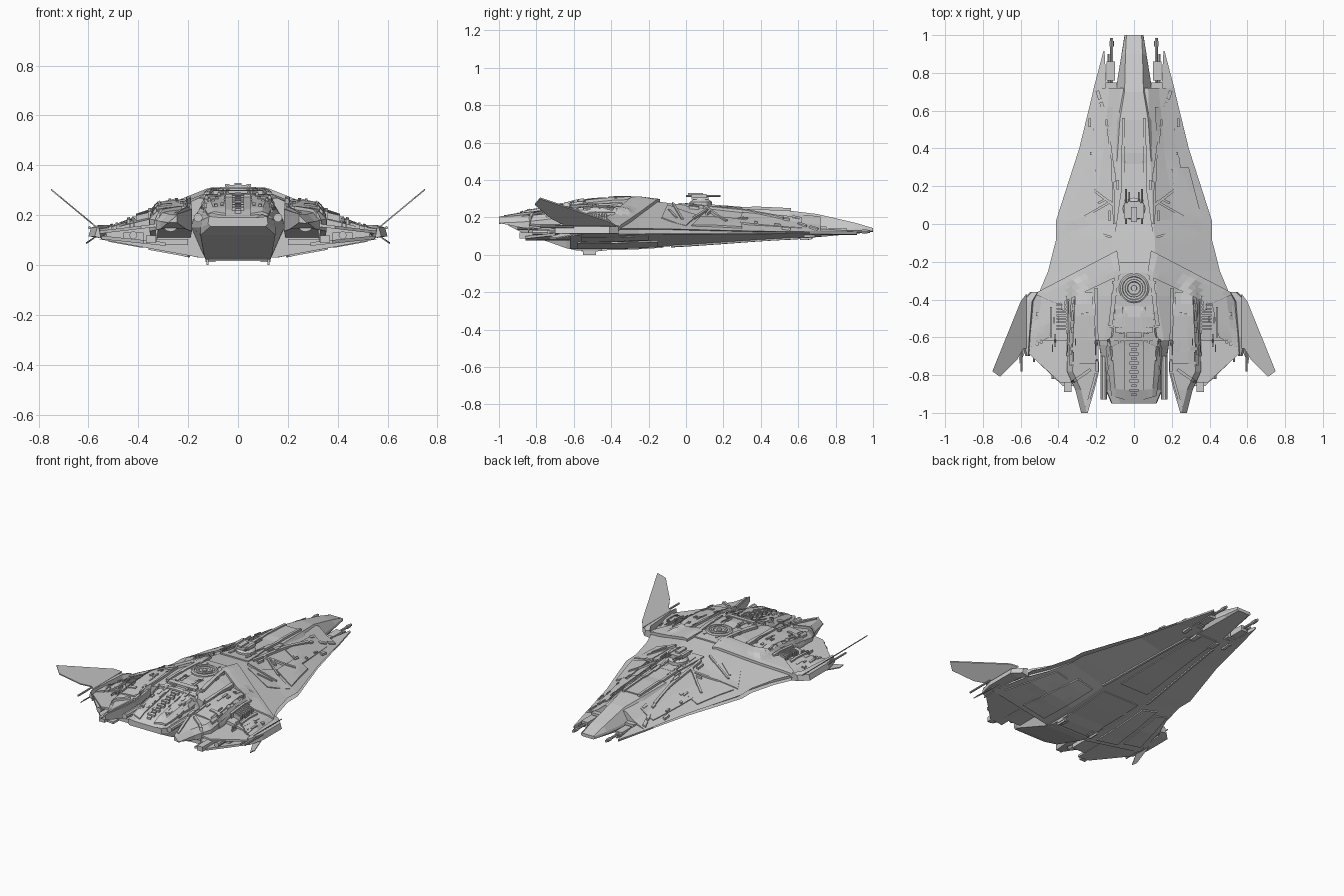
import bpy, bmesh, math, random
from mathutils import Vector
from mathutils.bvhtree import BVHTree

random.seed(4)
surf_v, surf_f = [], []          # collected main surfaces that details are laid on


def make(name, geos, mirror=False, surface=False):
    verts, faces = [], []
    for v, f in geos:
        o = len(verts)
        verts += [tuple(p) for p in v]
        faces += [[i + o for i in q] for q in f]
    bm = bmesh.new()
    bv = [bm.verts.new(p) for p in verts]
    for q in faces:
        bm.faces.new([bv[i] for i in q])
    bmesh.ops.recalc_face_normals(bm, faces=bm.faces)
    me = bpy.data.meshes.new(name)
    bm.to_mesh(me)
    bm.free()
    ob = bpy.data.objects.new(name, me)
    bpy.context.collection.objects.link(ob)
    if mirror:
        ob.modifiers.new("Mirror", "MIRROR").use_mirror_merge = False
    if surface:
        o = len(surf_v)
        surf_v.extend(verts)
        surf_f.extend([[i + o for i in q] for q in faces])
    return ob


def loft(secs):
    n = len(secs[0])
    v = [p for s in secs for p in s]
    f = [[a * n + i, a * n + (i + 1) % n, (a + 1) * n + (i + 1) % n, (a + 1) * n + i]
         for a in range(len(secs) - 1) for i in range(n)]
    return v, f + [list(range(n)), list(range(len(v) - n, len(v)))]


def sym(y, half):
    return [(x, y, z) for x, z in half] + [(-x, y, z) for x, z in reversed(half)]


def box(x0, x1, y0, y1, z0, z1):
    return loft([[(x0, y, z0), (x1, y, z0), (x1, y, z1), (x0, y, z1)] for y in (y0, y1)])


def slab(pts, t):
    return loft([pts, [(x, y, z + t) for x, y, z in pts]])


def tube(c, r, prof, n=24):
    """Vertical turned ring: prof is (radius factor, z) from bottom to top."""
    return loft([[(c[0] + r * k * math.cos(2 * math.pi * i / n), c[1] + r * k * math.sin(2 * math.pi * i / n), z)
                  for i in range(n)] for k, z in prof])


def rod(x, z, r, y0, y1, n=8):
    return loft([[(x + r * math.cos(2 * math.pi * i / n), y, z + r * math.sin(2 * math.pi * i / n))
                  for i in range(n)] for y in (y0, y1)])


def plate(a, b, c, d, h, n=6, m=3, under=False):
    """Panel a-b-c-d (xy corners) draped over the main surfaces, h thick."""
    a, b, c, d = map(Vector, (a, b, c, d))
    s = -1 if under else 1
    secs = []
    for i in range(n + 1):
        row = []
        for j in range(m + 1):
            p = a.lerp(d, i / n).lerp(b.lerp(c, i / n), j / m)
            hit = tree.ray_cast(Vector((p.x, p.y, s)), Vector((0, 0, -s)))[0]
            row.append(Vector((p.x, p.y, hit.z if hit else 0.12)))
        secs.append([p + Vector((0, 0, s * h)) for p in row] +
                    [p - Vector((0, 0, s * .004)) for p in reversed(row)])
    return loft(secs)


def strip(p, q, w, h, under=False):
    p, q = Vector(p), Vector(q)
    k = (q - p).normalized().orthogonal() * w / 2
    return plate(p - k, p + k, q + k, q - k, h, 8, 1, under)


def rect(x, y, w, l, h, under=False):
    return plate((x - w/2, y - l/2), (x + w/2, y - l/2), (x + w/2, y + l/2), (x - w/2, y + l/2), h, 3, 2, under)


# Main hull: y, belly (x, z), edge (x, z low, z high), shoulder (x, z), spine (x, z)
hull = []
for y, xb, zb, xe, e0, e1, xs, zs, xt, zt in [
        (.72, .08, .098, .212, .114, .122, .13, .16, .075, .205),
        (.4, .12, .08, .29, .112, .126, .16, .195, .085, .235),
        (.02, .15, .052, .412, .11, .135, .21, .213, .10, .262),
        (-.08, .16, .046, .412, .11, .138, .23, .22, .11, .275),
        (-.25, .16, .034, .455, .108, .14, .26, .228, .11, .296),
        (-.38, .16, .03, .51, .106, .14, .3, .22, .12, .293),
        (-.62, .155, .03, .56, .104, .135, .33, .19, .16, .268)]:
    g = min(.03, xe * .08)
    hull.append(sym(y, [(xb, zb), (xe, e0), (xe - g, e0 + .004), (xe - g, e1 - .004), (xe, e1), (xs, zs), (xt, zt)]))
make("main_hull", [loft(hull)], surface=True)

# Nose block and the split forward prongs
make("nose", [loft([sym(y, [(w * .8, b), (w, m), (w * .95, m + .015), (k, t)]) for y, w, b, m, k, t in [
    (1, .05, .122, .128, .04, .142), (.9, .066, .112, .125, .045, .172), (.7, .098, .094, .13, .05, .218),
    (.55, .13, .088, .15, .075, .236), (.33, .125, .08, .19, .09, .246)]])], surface=True)
make("forward_prong", [loft([[(a, y, .106), (b, y, .112), (b, y, .122), (a, y, t)] for y, a, b, t in
                             [(.915, .156, .162, .124), (.72, .145, .213, .14), (.66, .13, .226, .15)]])], True)

# Central engine block with raked underside
make("engine_block", [loft([sym(y, [(b, zb), (w, zm), (w * .97, zm + .03), (k, zt)]) for y, b, zb, w, zm, k, zt in [
    (-.45, .13, .022, .19, .15, .1, .296), (-.58, .13, .022, .19, .15, .11, .284), (-.64, .135, .035, .185, .15, .13, .268),
    (-.88, .15, .12, .15, .15, .1, .222), (-.95, .11, .155, .12, .165, .07, .19)]])], surface=True)

# Side nacelles ending in pointed tails
make("engine_nacelle", [loft([[(a, y, zb), (b, y, zb), (b, y, zt - .03), (b - .03, y, zt), (a, y, zt + .01)]
     for y, a, b, zb, zt in [(-.29, .22, .335, .12, .228), (-.45, .2, .345, .11, .25), (-.62, .19, .35, .11, .235),
                             (-.78, .185, .355, .135, .215), (-.88, .21, .31, .145, .205), (-1, .245, .28, .17, .195)]])],
     True, True)

# Trailing wing panels (upper and lower shells)
wing = [(.3, -.55), (.565, -.55), (.565, -.68), (.39, -.84), (.3, -.84)]
make("wing_panel", [slab([(x, y, .125 + (.56 - x) * .12) for x, y in wing], .012),
                    slab([(x * .97, y * 1.02, .103 - (.56 - x) * .1) for x, y in wing], .014),
                    box(.33, .37, -.89, -.6, .088, .118), box(.2, .33, -.8, -.6, .08, .105)], True, True)

# Wingtip pod, canted winglet, lower fin, tip gun
make("wingtip_pod", [loft([[(a, y, .107), (b, y, .115), (b - .01, y, .15), (a + .01, y, .16)] for y, a, b in
     [(-.36, .5, .55), (-.41, .53, .6), (-.6, .545, .6), (-.7, .55, .575)]])], True)
make("winglet", [slab([(x, y, .15 + (x - .57) * .83) for x, y in
     [(.57, -.37), (.6, -.41), (.75, -.78), (.71, -.808), (.62, -.72), (.585, -.66), (.57, -.66)]], .007)], True)
make("lower_fin", [slab([(.56, -.5, .118), (.61, -.7, .085), (.605, -.74, .086), (.56, -.64, .118)], .006)], True)
make("wingtip_gun", [rod(.596, .15, .006, -.78, -.6), rod(.53, .12, .005, -.73, -.6)], True)

tree = BVHTree.FromPolygons(surf_v, surf_f)

# Swept raised arms and dorsal armour
make("swept_arm", [plate((.07, -.27), (.09, -.14), (.53, -.37), (.4, -.425), .016, 12, 4),
                   plate((.4, -.36), (.53, -.37), (.555, -.66), (.45, -.6), .008)], True)
make("dorsal_deck", [plate((-.13, -.55), (.13, -.55), (.075, -.2), (-.075, -.2), .008),
                     plate((-.1, -.04), (.1, -.04), (.065, .2), (-.065, .2), .008),
                     plate((-.05, .2), (.05, .2), (.045, .55), (-.045, .55), .007)])
make("dorsal_rail", [strip((.06, .18), (.055, .56), .016, .014), strip((.115, .33), (.14, .52), .012, .012),
                     strip((.115, .33), (.105, .0), .012, .012), strip((.085, -.22), (.125, -.54), .022, .016),
                     strip((.11, .1), (.26, .215), .014, .012), strip((.15, .13), (.19, .11), .012, .012),
                     strip((.12, .12), (.26, .04), .012, .01), strip((.12, -.07), (.29, -.02), .012, .012),
                     strip((.2, -.09), (.28, -.05), .012, .01)], True)
make("hull_armour", [plate((.14, -.1), (.3, -.13), (.37, .0), (.21, .06), .005),
                     plate((.13, .3), (.25, .28), (.2, .62), (.11, .62), .005),
                     plate((.22, .08), (.36, .03), (.29, .3), (.2, .3), .005),
                     plate((.05, -.93), (.12, -.91), (.15, -.66), (.05, -.62), .008)], True)
make("nacelle_armour", [plate((.2, -.74), (.33, -.74), (.31, -.36), (.22, -.36), .008),
                        strip((.2, -.34), (.195, -.78), .016, .016), strip((.335, -.32), (.35, -.7), .014, .016),
                        strip((.2, -.79), (.25, -.97), .014, .012), strip((.23, -.77), (.33, -.84), .016, .014)], True)

# Ringed hatch
make("ring_hatch", [tube((0, -.34), .08, [(1, .28), (1, .306), (.9, .312), (.78, .312), (.74, .304),
                                         (.6, .304), (.58, .313), (.45, .313), (.4, .306), (.2, .306), (.18, .312)])])

# Dorsal turret with paired barrels
make("turret", [tube((0, .08), .06, [(1, .26), (1, .282), (.7, .295), (.6, .305)], 12),
                box(-.035, .035, .03, .12, .295, .32), box(-.015, .015, .01, .09, .32, .33),
                box(-.05, .05, .06, .1, .303, .318)])
make("turret_barrel", [rod(.042, .314, .005, .0, .185), rod(.024, .314, .004, .1, .17),
                       box(.034, .052, .03, .11, .304, .325)], True)

# Nose guns
make("nose_gun", [rod(.118, .125, .008, .72, .985), rod(.136, .12, .005, .72, .9), box(.1, .145, .76, .86, .105, .14),
                  box(.09, .15, .68, .75, .105, .15), rod(.118, .125, .011, .94, .97)], True)

# Rear spine machinery, shoulder louvres and exhausts
make("spine_machinery", [rect(0, -.64 - i * .024, .05 - .025 * (i % 2), .015, .012) for i in range(12)]
     + [rect(0, -.56, .2, .03, .014), rect(0, -.61, .26, .02, .012)])
make("shoulder_louvre", [rect(.385, -.43 - i * .018, .05, .009, .022) for i in range(8)]
     + [rect(.355, -.48, .012, .2, .028), rect(.44, -.52, .012, .16, .018), rect(.3, -.66, .07, .02, .014)], True)
make("exhaust", [rod(.27, .165, .032, -.9, -.7, 12), rod(.42, .12, .016, -.82, -.6, 10), rod(.16, .19, .018, -.93, -.7, 10),
                 box(.38, .46, -.74, -.6, .098, .13)], True)

# Small surface fittings scattered along each flank
bits = []
for x0, x1, y0, y1, k in [(.03, .09, .0, .25, 12), (.04, .12, -.6, -.25, 16), (.2, .34, -.75, -.35, 24),
                          (.37, .52, -.66, -.42, 18), (.05, .14, -.85, -.6, 14), (.1, .25, .0, .6, 10)]:
    for _ in range(k):
        bits.append(rect(random.uniform(x0, x1), random.uniform(y0, y1), random.uniform(.004, .014),
                         random.uniform(.015, .06), random.uniform(.008, .016)))
for x, y in [(.18, .68), (.16, .62)]:
    bits.append(strip((x, y - .02), (x + .015, y + .025), .018, .01))
make("surface_fittings", bits, True)

# Belly plating and landing skids
make("belly_plate", [plate((-.12, -.56), (.12, -.56), (.13, -.12), (-.13, -.12), .005, under=True),
                     plate((-.1, .0), (.1, .0), (.06, .68), (-.06, .68), .005, under=True)])
make("belly_side_plate", [plate((.2, -.58), (.36, -.58), (.3, -.15), (.19, -.15), .008, under=True),
                          plate((.39, -.56), (.52, -.56), (.42, -.2), (.34, -.2), .006, under=True),
                          strip((.17, -.08), (.1, .6), .012, .008, True), rect(.07, .64, .03, .06, .012, True),
                          rect(.15, .66, .02, .06, .01, True)], True)
make("landing_skid", [box(.118, .126, -.55, -.48, 0, .04), box(.09, .13, -.54, -.49, .012, .04)], True)
